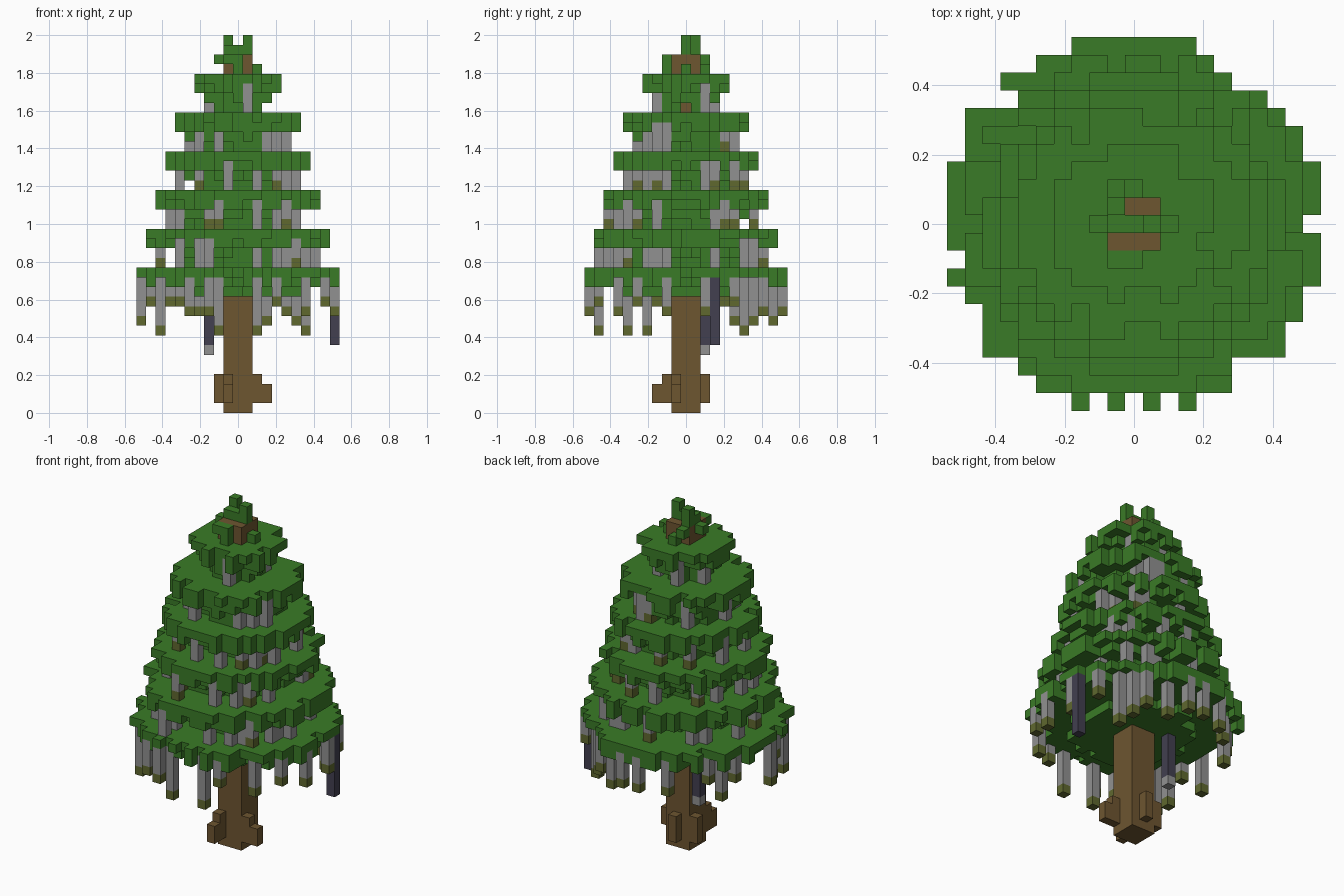
import bpy, bmesh, random
from mathutils import Vector

default = bpy.data.objects.get("Cube")
if default:
    bpy.data.objects.remove(default, do_unlink=True)

random.seed(4)
CELL = 2 / 39


def material(name, rgb):
    mat = bpy.data.materials.new(name)
    mat.use_nodes = True
    mat.diffuse_color = (*rgb, 1)
    mat.node_tree.nodes["Principled BSDF"].inputs["Base Color"].default_value = (*rgb, 1)
    return mat


MATS = {
    "needles": material("needle_green", (0.042, 0.198, 0.020)),
    "bark": material("bark_brown", (0.155, 0.092, 0.030)),
    "moss": material("moss_grey", (0.285, 0.285, 0.285)),
    "tip": material("moss_tip_olive", (0.115, 0.140, 0.028)),
    "slate": material("strand_slate", (0.054, 0.050, 0.080)),
}

grid = {}  # cell position -> (part name, material name)


def put(part, kind, cells):
    """Claim every free cell for a part."""
    for cell in cells:
        grid.setdefault(cell, (part, kind))


def disc(radius):
    span = range(-radius, radius + 1)
    return {(x, y) for x in span for y in span if x * x + y * y <= (radius + 0.5) ** 2}


def rim_of(flat):
    steps = ((1, 0), (-1, 0), (0, 1), (0, -1))
    return sorted((x, y) for x, y in flat if any((x + a, y + b) not in flat for a, b in steps))


def ragged(flat, chance):
    """Knock random notches out of the edge of a flat layer."""
    return flat - {c for c in rim_of(flat) if random.random() < chance}


def layer(part, flat, z):
    put(part, "needles", [(x, y, z) for x, y in sorted(flat)])


def strand(part, x, y, bottom, top, body="moss", tip="tip"):
    """Hanging strand with a differently coloured lowest cell."""
    put(part, tip, [(x, y, bottom)])
    put(part, body, [(x, y, z) for z in range(bottom + 1, top)])


def edge_cell(radius, side, k):
    """Cell of a disc's edge on one side, in column (or row) k."""
    flat = disc(radius) if abs(k) == radius else disc(radius - 1)
    reach = max(x for x, y in flat if y == k)
    return {"front": (k, -reach), "right": (reach, k), "back": (k, reach), "left": (-reach, k)}[side]


# Trunk and root stubs
put("trunk", "bark", [(x, y, z) for x in (-1, 0, 1) for y in (-1, 0, 1) for z in range(37)])
for x, y, top in ((-1, -2, 4), (-1, -3, 3), (2, -1, 4), (3, -1, 3), (-2, 1, 4), (0, 2, 4)):
    put("roots", "bark", [(x, y, z) for z in range(1, top)])

# Two dark strands under the lowest tier
strand("dark_strands", -3, 2, 6, 12, "slate", "moss")
put("dark_strands", "slate", [(10, 3, z) for z in range(7, 14)])

# Moss under the lowest tier: x, y, bottom
LOW_MOSS = (
    (-10, -1, 9), (10, -2, 10), (10, 2, 10), (-8, -6, 8), (-5, -9, 10), (-3, -10, 10),
    (2, -9, 8), (-2, -9, 8), (4, -9, 11), (7, -7, 10), (-8, -4, 8), (7, 6, 8), (-8, 5, 9),
    (6, 7, 9), (-9, 4, 11), (-7, 6, 11), (3, 9, 9), (-1, 10, 10), (1, 10, 10), (-4, 9, 10),
    (5, 8, 10), (-9, -3, 11), (-6, -7, 11), (9, 5, 11), (9, -5, 11),
)
for x, y, bottom in LOW_MOSS:
    strand("moss_1", x, y, bottom, 14)

# Outline of the lowest tier: a disc with a few notches and bumps
low_tier = disc(10) - {
    (5, 9), (6, 8), (-7, 7), (10, 0), (-10, -2), (-9, -5), (6, -8), (-2, -10), (0, -10), (2, -10),
} | {(-7, 8), (-9, 6), (-8, -7), (8, -7)}

# Tiers of needles: radius, neck radius, and moss columns on each side
TIERS = (
    (10, 5, {}),
    (9, 5, {"front": (-6, -4, -3, 2, 4, 5, 7), "right": (-8, -6, -3, -2, 3, 6, 7),
            "back": (-5, -1, 3, 6), "left": (-9, -5, -1, 2, 5)}),
    (8, 5, {"front": (-7, -3, 2, 4, 5), "right": (-7, -3, 3, 4, 5, 7),
            "back": (-5, -1, 2, 6), "left": (-8, -4, 0, 3)}),
    (7, 4, {"front": (-6, -1, 4, 5), "right": (-6, -3, -2, 2, 3, 5),
            "back": (-4, -1, 3), "left": (-5, -2, 2, 5)}),
    (6, 4, {"front": (-4, -2, 4, 5), "right": (-4, -2, 4, 5),
            "back": (-3, 1), "left": (-3, 0, 4)}),
    (4, 2, {"front": (1,), "right": (-3, 2), "back": (-1, 2), "left": (1,)}),
)
for i, (radius, neck, hangs) in enumerate(TIERS):
    part = f"needle_tier_{i + 1}"
    top = 14 + 4 * i
    upper = ragged(disc(radius), 0.2) if hangs else low_tier
    # moss strands in the gap, most of them reaching the tier below
    for side, columns in hangs.items():
        for k in columns:
            x, y = edge_cell(radius, side, k)
            strand(f"moss_{i + 1}", x, y, top - random.choice((3, 4, 4)), top)
    layer(part, upper, top)
    layer(part, ragged(upper, 0.4), top - 1)
    layer(part, ragged(disc(neck + 1), 0.6), top - 2)
    if hangs:
        layer(part, ragged(disc(neck), 0.3), top - 3)

# Crown sprigs around the bare trunk top
CROWN = (
    (-1, 0, 37), (0, 0, 37), (1, 0, 37), (-1, 1, 37), (-1, 1, 38), (1, 0, 38),
    (-2, 0, 36), (-1, 2, 36), (0, -2, 36), (0, -2, 35), (2, 0, 35), (0, 2, 35), (-1, -2, 36),
)
put("crown", "needles", CROWN)

# Turn the cells into one mesh per part, keeping only the outer faces
AXES = [Vector(v) for v in ((1, 0, 0), (0, 1, 0), (0, 0, 1))]
for part in sorted({p for p, kind in grid.values()}):
    bm = bmesh.new()
    kinds = sorted({kind for p, kind in grid.values() if p == part})
    for cell, (owner, kind) in grid.items():
        if owner != part:
            continue
        centre = Vector(cell) + Vector((0, 0, 0.5))
        for a in range(3):
            for sign in (1, -1):
                n = AXES[a] * sign
                if tuple(int(c + d) for c, d in zip(cell, n)) in grid:
                    continue
                u = AXES[(a + 1) % 3] / 2
                v = AXES[(a + 2) % 3] / 2 * sign
                corners = (-u - v, u - v, u + v, v - u)
                face = bm.faces.new([bm.verts.new((centre + n / 2 + c) * CELL) for c in corners])
                face.material_index = kinds.index(kind)
    bmesh.ops.remove_doubles(bm, verts=bm.verts, dist=CELL / 20)
    mesh = bpy.data.meshes.new(part)
    bm.to_mesh(mesh)
    bm.free()
    for kind in kinds:
        mesh.materials.append(MATS[kind])
    bpy.context.collection.objects.link(bpy.data.objects.new(part, mesh))
